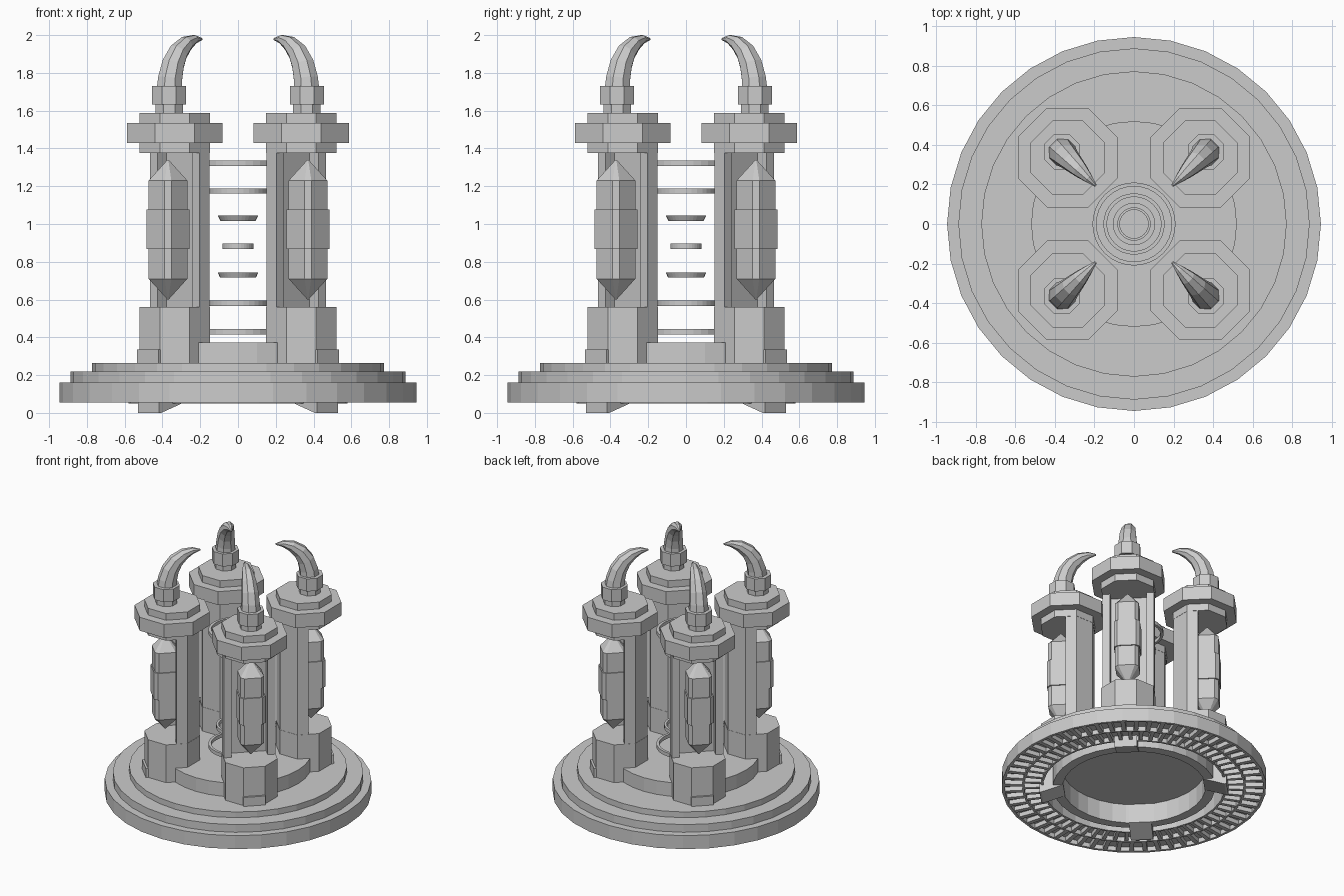
import bpy, bmesh, math
from mathutils import Matrix, Vector

if "Cube" in bpy.data.objects:
    bpy.data.objects.remove(bpy.data.objects["Cube"])

C = 0.474                       # distance of the pillar axes from the centre


def make(name, rings, closed=False, angle=0.0):
    """Skin a list of point rings; cap the ends unless the loop is closed."""
    bm = bmesh.new()
    loops = [[bm.verts.new(p) for p in r] for r in rings]
    n = len(loops[0])
    pairs = list(zip(loops, loops[1:]))
    if closed:
        pairs.append((loops[-1], loops[0]))
    else:
        bm.faces.new(loops[0][::-1])
        bm.faces.new(loops[-1])
    for a, b in pairs:
        for i in range(n):
            j = (i + 1) % n
            bm.faces.new((a[i], a[j], b[j], b[i]))
    bmesh.ops.recalc_face_normals(bm, faces=bm.faces)
    bm.transform(Matrix.Rotation(angle, 4, 'Z'))
    me = bpy.data.meshes.new(name)
    bm.to_mesh(me)
    bm.free()
    ob = bpy.data.objects.new(name, me)
    bpy.context.collection.objects.link(ob)
    return ob


def circle(r, z, n=32):
    return [(r * math.cos(2 * math.pi * i / n), r * math.sin(2 * math.pi * i / n), z) for i in range(n)]


def lathe(name, profile, closed=False, n=32):
    return make(name, [circle(r, z, n) for r, z in profile], closed)


def octagon(h, cx=0.0, chamfer=None):
    """Square of half width h with cut corners (regular by default)."""
    f = h * 0.4142 if chamfer is None else h - chamfer
    pts = [(h, -f), (h, f), (f, h), (-f, h), (-h, f), (-h, -f), (-f, -h), (f, -h)]
    return [(x + cx, y) for x, y in pts]


def stack(name, layers, angle):
    """Skin 2D outlines placed at given heights."""
    return make(name, [[(x, y, z) for x, y in o] for o, z in layers], angle=angle)


def block(name, x0, x1, w, z0, z1, angle):
    o = [(x0, -w), (x1, -w), (x1, w), (x0, w)]
    return stack(name, [(o, z0), (o, z1)], angle)


# stepped round base, hollow underneath
lathe("base", [(0.01, 0.2), (0.65, 0.2), (0.65, 0.09), (0.925, 0.09), (0.925, 0.055),
               (0.945, 0.055), (0.945, 0.16), (0.888, 0.16), (0.888, 0.22), (0.772, 0.22),
               (0.772, 0.265), (0.52, 0.265), (0.52, 0.372), (0.01, 0.372)])
# ring under the base
lathe("under_ring", [(0.51, 0.05), (0.58, 0.05), (0.58, 0.205), (0.51, 0.205)], True)
# ribbed underside: dividing rings plus two rows of ribs
for r in (0.65, 0.785):
    lathe("rib_ring", [(r, 0.055), (r + 0.015, 0.055), (r + 0.015, 0.1), (r, 0.1)], True)
for k in range(60):
    a = 2 * math.pi * k / 60
    block("inner_rib", 0.655, 0.79, 0.013, 0.057, 0.1, a)
    block("outer_rib", 0.795, 0.93, 0.016, 0.057, 0.1, a + math.pi / 60)

# floating rings: outer radius at top, outer radius at bottom, inner radius, middle height
for top, bot, inner, z in [(0.21, 0.21, 0.19, 0.43), (0.155, 0.155, 0.137, 0.58),
                           (0.107, 0.095, 0.082, 0.73), (0.083, 0.083, 0.072, 0.882),
                           (0.107, 0.092, 0.082, 1.03), (0.155, 0.155, 0.137, 1.175),
                           (0.21, 0.21, 0.19, 1.322)]:
    lathe("floating_ring", [(inner, z - 0.014), (bot, z - 0.014), (top, z + 0.014), (inner, z + 0.014)], True)

# horn centre line: radial position, height, radius
horn = [(0.514, 1.70, 0.074), (0.508, 1.77, 0.069), (0.486, 1.845, 0.063), (0.445, 1.91, 0.054),
        (0.385, 1.957, 0.041), (0.325, 1.978, 0.024), (0.272, 1.979, 0.006)]


def horn_rings():
    rings = []
    for i, (x, z, r) in enumerate(horn):
        p, q = horn[max(i - 1, 0)], horn[min(i + 1, len(horn) - 1)]
        t = Vector((q[0] - p[0], 0, q[1] - p[1])).normalized()
        u = Vector((t.z, 0, -t.x))
        rings.append([Vector((x, 0, z)) + u * r * math.cos(b) + Vector((0, r * math.sin(b), 0))
                      for b in (math.pi / 4 * (j + 0.5) for j in range(8))])
    return rings


# half-octagon shaft with a channel facing outward
half = [(0, 0.185), (-0.077, 0.185), (-0.185, 0.077)]
slot = [(0, -0.13), (-0.07, -0.13), (-0.07, 0.13), (0, 0.13)]
shaft = [(x + C, y) for x, y in half + [(x, -y) for x, y in half[::-1]] + slot]

for k in range(4):
    a = math.pi / 4 + k * math.pi / 2
    o = octagon(0.187, C)
    cap = octagon(0.252, C)
    stack("pillar_base", [(o, 0.2), (o, 0.56)], a)
    stack("pillar_shaft", [(shaft, 0.55), (shaft, 1.385)], a)
    stack("pillar_neck", [(o, 1.375), (o, 1.44)], a)
    stack("pillar_cap", [(cap, 1.43), (cap, 1.535)], a)
    stack("cap_plate", [(o, 1.53), (o, 1.588)], a)
    block("pillar_foot", C, C + 0.203, 0.08, 0.26, 0.335, a)
    # crystal with pointed ends and a band
    cx = C + 0.05
    body, tip = octagon(0.085, cx, 0.025), octagon(0.003, cx)
    stack("crystal", [(tip, 0.6), (body, 0.71), (body, 1.23), (tip, 1.34)], a)
    band = octagon(0.093, cx, 0.025)
    stack("crystal_band", [(band, 0.868), (band, 1.078)], a)
    # horn and its collar
    low, high = octagon(0.073, 0.516), octagon(0.09, 0.516)
    stack("horn_neck", [(low, 1.58), (low, 1.64)], a)
    stack("horn_collar", [(high, 1.632), (high, 1.73)], a)
    make("horn", horn_rings(), angle=a)
    # wedge leg sloping inward
    make("leg", [[(0.50, y, 0.05), (0.655, y, 0), (0.67, y, 0), (0.67, y, 0.2), (0.50, y, 0.2)]
                 for y in (-0.08, 0.08)], angle=a)
